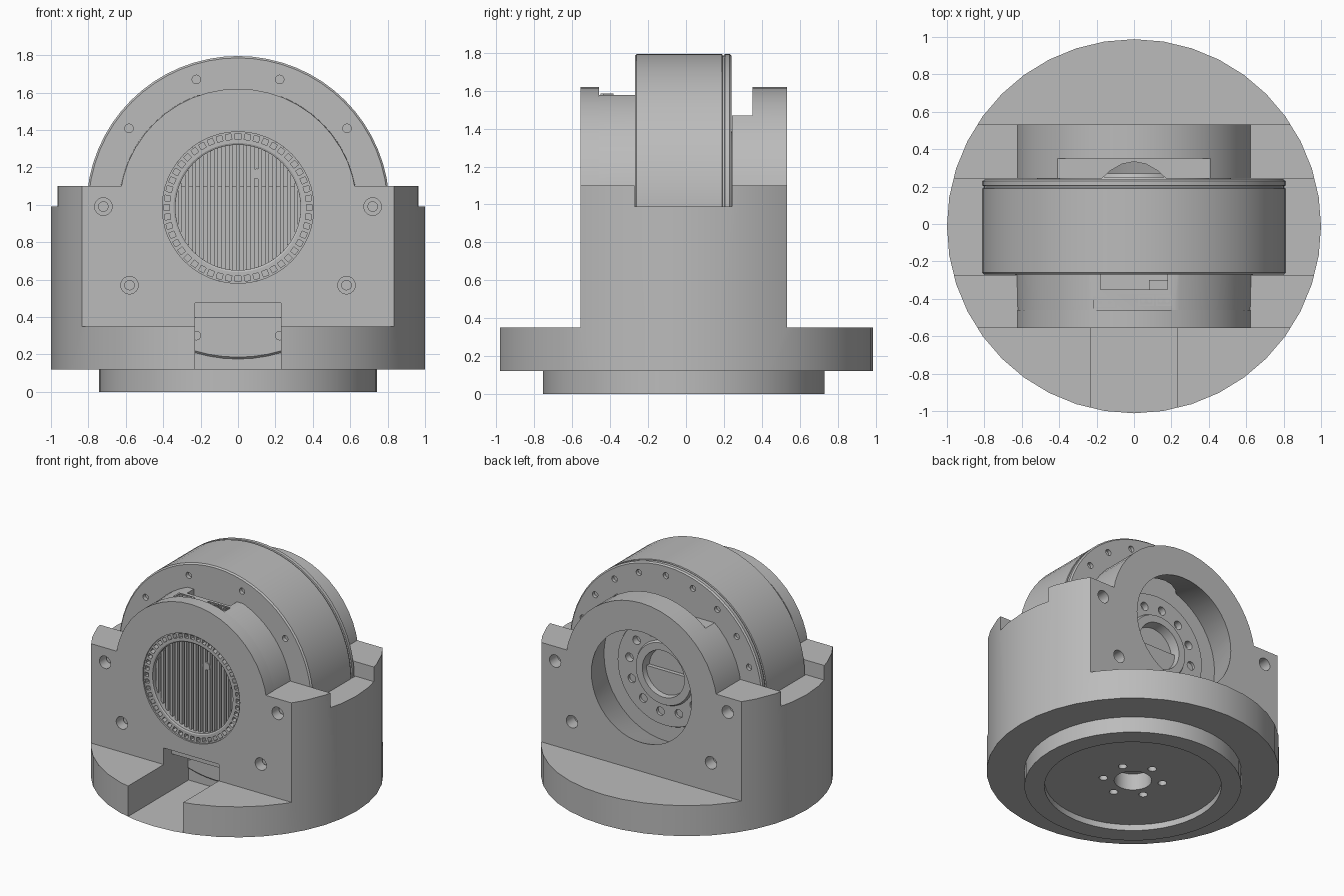
import bpy, bmesh, math
from mathutils import Matrix, Vector

cube = bpy.data.objects.get("Cube")
if cube:
    bpy.data.objects.remove(cube, do_unlink=True)

CY = -0.012          # centre of the turned base
AZ = 0.985           # height of the motor axis
grey = bpy.data.materials.new("machined grey")
grey.use_nodes = True
grey.diffuse_color = (0.5, 0.5, 0.5, 1)
grey.node_tree.nodes["Principled BSDF"].inputs["Base Color"].default_value = (0.5, 0.5, 0.5, 1)


def make(name, bm):
    bmesh.ops.recalc_face_normals(bm, faces=bm.faces)
    mesh = bpy.data.meshes.new(name)
    bm.to_mesh(mesh)
    bm.free()
    mesh.materials.append(grey)
    obj = bpy.data.objects.new(name, mesh)
    bpy.context.collection.objects.link(obj)
    return obj


def box(name, x, y, z):
    bm = bmesh.new()
    size = [b - a for a, b in (x, y, z)]
    mid = [(a + b) / 2 for a, b in (x, y, z)]
    bmesh.ops.create_cube(bm, size=1, matrix=Matrix.Translation(mid) @ Matrix.Diagonal((*size, 1)))
    return make(name, bm)


def rod_z(name, r, x, y, z0, z1, seg=24):
    bm = bmesh.new()
    bmesh.ops.create_cone(bm, cap_ends=True, segments=seg, radius1=r, radius2=r,
                          depth=z1 - z0, matrix=Matrix.Translation((x, y, (z0 + z1) / 2)))
    return make(name, bm)


def rod_y(name, r, x, z, y0, y1, seg=24, r_end=None):
    bm = bmesh.new()
    turn = Matrix.Translation((x, (y0 + y1) / 2, z)) @ Matrix.Rotation(-math.pi / 2, 4, 'X')
    bmesh.ops.create_cone(bm, cap_ends=True, segments=seg, radius1=r,
                          radius2=r if r_end is None else r_end, depth=y1 - y0, matrix=turn)
    return make(name, bm)


def lathe(name, profile, seg=64):
    """Turn (radius, y) points about the motor axis."""
    bm = bmesh.new()
    verts = [bm.verts.new((r, y, AZ)) for r, y in profile]
    edges = [bm.edges.new(pair) for pair in zip(verts, verts[1:])]
    bmesh.ops.spin(bm, geom=verts + edges, cent=(0, 0, AZ), axis=(0, 1, 0),
                   angle=math.tau, steps=seg)
    bmesh.ops.remove_doubles(bm, verts=bm.verts, dist=0.0005)
    return make(name, bm)


def combine(obj, cutters, op='DIFFERENCE'):
    for c in cutters:
        mod = obj.modifiers.new("combine", 'BOOLEAN')
        mod.operation, mod.solver, mod.object = op, 'EXACT', c
    deps = bpy.context.evaluated_depsgraph_get()
    mesh = bpy.data.meshes.new_from_object(obj.evaluated_get(deps))
    obj.modifiers.clear()
    obj.data = mesh
    for c in cutters:
        bpy.data.objects.remove(c, do_unlink=True)


def around(count, r, start=0.0):
    for i in range(count):
        a = start + math.tau * i / count
        yield r * math.cos(a), AZ + r * math.sin(a), a


# Housing: turned block trimmed to a flat front and back, with a motor channel
housing = rod_z("housing", 1, 0, CY, 0.12, 1.1, 40)
combine(housing, [
    box("c", (-2, 2), (-2, -0.557), (0.35, 2)),
    box("c", (-2, 2), (0.532, 2), (0.35, 2)),
    box("c", (-2, 2), (-0.272, 0.242), (0.99, 2))])
combine(housing, [rod_y("arch", 0.635, 0, AZ, -0.557, -0.46, 48),
                  rod_y("arch", 0.635, 0, AZ, 0.242, 0.532, 48)], 'UNION')
cuts = [
    box("c", (-0.23, 0.23), (-2, -0.26), (0.12, 0.475)),          # cable slot
    box("c", (-1, 1), (0.2, 0.35), (1.47, 2)),                    # step behind the motor
    rod_y("c", 0.52, 0, AZ, 0.23, 0.54, 48, 0.415),               # tapered output opening
    rod_y("c", 0.405, 0, AZ, -0.6, -0.45, 48)]                    # cooling opening
for x, z in ((0.72, 0.99), (0.58, 0.57)):
    for s in (-1, 1):
        for y0, y1 in ((-0.6, -0.47), (0.44, 0.6)):
            cuts.append(rod_y("c", 0.047, s * x, z, y0, y1))
combine(housing, cuts)
for x, z in ((0.72, 0.99), (0.58, 0.57)):
    for s in (-1, 1):
        rod_y("front_bolt", 0.028, s * x, z, -0.5, -0.46, 16)

# Mounting foot with a shallow underside recess and bolt circle
foot = rod_z("mounting_foot", 0.742, 0, CY, 0, 0.12, 48)
cuts = [rod_z("c", 0.605, 0, CY, -0.1, 0.045, 48), rod_z("c", 0.128, 0, CY, 0, 0.3, 32)]
for i in range(6):
    a = math.tau * (i + 0.5) / 6
    cuts.append(rod_z("c", 0.03, 0.205 * math.cos(a), CY + 0.205 * math.sin(a), 0, 0.1, 16))
cuts.append(rod_z("c", 0.05, 0, -0.4, 0.1, 0.2))
combine(foot, cuts)
combine(housing, [rod_z("c", 0.128, 0, CY, 0.1, 0.17, 32)])

# Motor drum with a seam groove, output recess and flange holes
motor = lathe("motor_drum", [
    (0, -0.27), (0.8, -0.27), (0.81, -0.26), (0.81, 0.19), (0.802, 0.193), (0.802, 0.202),
    (0.81, 0.205), (0.81, 0.23), (0.8, 0.24), (0.4, 0.24), (0.395, 0.25), (0.24, 0.25),
    (0.23, 0.27), (0.175, 0.27), (0.165, 0.2), (0, 0.2)])
cuts = [rod_y("c", 0.023, x, z, -0.3, -0.24, 16) for x, z, a in around(10, 0.72)]
cuts += [rod_y("c", 0.032, x, z, 0.2, 0.3, 16) for x, z, a in around(12, 0.3, 0.13)]
cuts += [rod_y("c", 0.023, x, z, 0.215, 0.3, 16) for x, z, a in around(20, 0.73)]
combine(motor, cuts)

# Rear motor cap, flattened at top and bottom
cap = rod_y("motor_cap", 0.632, 0, AZ, -0.462, -0.265, 64, 0.637)
combine(cap, [
    box("c", (-1, 1), (-1, 0), (1.578, 2)),
    box("c", (-1, 1), (-1, 0), (0, 0.395)),
    box("c", (-0.18, 0.18), (-0.35, -0.26), (1.53, 2)),
    rod_y("c", 0.335, 0, AZ, -0.5, -0.44, 48)])

# Sockets on top of the cap, each a small frame with two pins
for x, y, w, d, z in ((-0.155, -0.42, 0.13, 0.065, 1.578), (0.065, -0.41, 0.085, 0.055, 1.578),
                      (0.16, -0.41, 0.085, 0.055, 1.578), (0.13, -0.325, 0.1, 0.05, 1.54)):
    socket = box("socket", (x - w / 2, x + w / 2), (y - d / 2, y + d / 2), (z - 0.02, z + 0.008))
    combine(socket, [box("c", (x - w * 0.4, x + w * 0.4), (y - d * 0.35, y + d * 0.35),
                         (z, z + 0.1))])
    for s in (-1, 1):
        rod_z("socket_pin", d * 0.18, x + s * w * 0.2, y, z - 0.01, z + 0.007, 12)

# Cooling ring with a row of notches, and vertical fins inside it
ring = lathe("cooling_ring", [(0.345, -0.545), (0.405, -0.545), (0.405, -0.45),
                              (0.335, -0.45), (0.335, -0.54), (0.345, -0.545)])
notch = bmesh.new()
for x, z, a in around(48, 0.38):
    bmesh.ops.create_cube(notch, size=1, matrix=Matrix.Translation((x, -0.54, z))
                          @ Matrix.Rotation(-a, 4, 'Y') @ Matrix.Diagonal((0.03, 0.06, 0.03, 1)))
combine(ring, [make("c", notch)])
fins = bmesh.new()
for i in range(-8, 9):
    x = i * 0.039
    h = math.sqrt(0.338 ** 2 - x * x)
    bmesh.ops.create_cube(fins, size=1, matrix=Matrix.Translation((x, -0.475, AZ))
                          @ Matrix.Diagonal((0.02, 0.08, 2 * h, 1)))
make("cooling_fins", fins)
rod_y("indicator_post", 0.028, 0.1, 1.165, -0.52, -0.44, 20)

# Shade every part smoothly while keeping its machined edges
for obj in bpy.context.scene.objects:
    if obj.type == 'MESH':
        bpy.ops.object.select_all(action='DESELECT')
        obj.select_set(True)
        bpy.context.view_layer.objects.active = obj
        bpy.ops.object.shade_smooth_by_angle(angle=math.radians(25))
